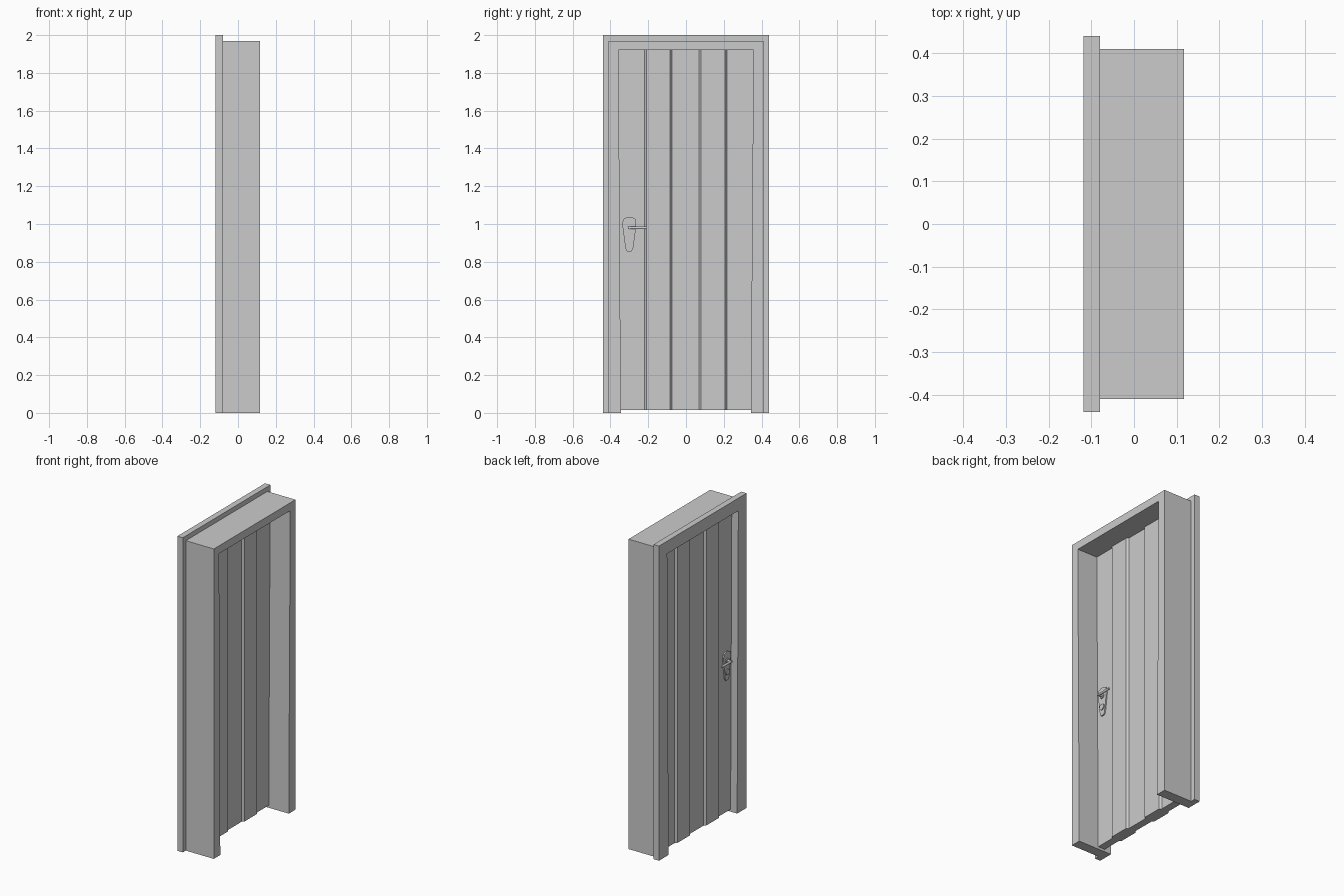
import bpy, bmesh, math
from mathutils import Matrix, Vector

if "Cube" in bpy.data.objects:
    bpy.data.objects.remove(bpy.data.objects["Cube"])

DOOR_X = -0.048          # centre plane of the door leaf
HALF = 0.024             # half thickness of the thin planks
HANDLE_Y = -0.30


def finish(bm, name):
    bmesh.ops.recalc_face_normals(bm, faces=bm.faces)
    me = bpy.data.meshes.new(name)
    bm.to_mesh(me)
    bm.free()
    ob = bpy.data.objects.new(name, me)
    bpy.context.collection.objects.link(ob)
    return ob


def extrude(name, pts, move):
    """Closed profile swept along a straight vector."""
    bm = bmesh.new()
    f = bm.faces.new([bm.verts.new(p) for p in pts])
    r = bmesh.ops.extrude_face_region(bm, geom=[f])
    vs = [v for v in r["geom"] if isinstance(v, bmesh.types.BMVert)]
    bmesh.ops.translate(bm, vec=Vector(move), verts=vs)
    return finish(bm, name)


def surround(name, x0, x1, half_w, top):
    """U-shaped surround with slightly tapered opening."""
    yz = [(-half_w, 0), (-half_w, top), (half_w, top), (half_w, 0),
          (0.343, 0), (0.357, 1.92), (-0.357, 1.92), (-0.345, 0)]
    return extrude(name, [(x0, y, z) for y, z in yz], (x1 - x0, 0, 0))


def rod(name, a, b, r, sides=12):
    a, b = Vector(a), Vector(b)
    d = b - a
    bm = bmesh.new()
    mat = Matrix.Translation((a + b) / 2) @ d.to_track_quat('Z', 'Y').to_matrix().to_4x4()
    bmesh.ops.create_cone(bm, cap_ends=True, segments=sides, radius1=r,
                          radius2=r, depth=d.length, matrix=mat)
    return finish(bm, name)


# Frame and wider casing on the -x side
surround("door_frame", -0.08, 0.117, 0.41, 1.97)
surround("door_casing", -0.118, -0.08, 0.44, 2.0)

# Door leaf: five planks, second and fourth thicker on both faces
face = [(-0.36, 0)]
for start, end in ((-0.215, -0.08), (0.075, 0.212)):
    face += [(start - 0.005, 0), (start + 0.005, 0.012),
             (end - 0.005, 0.012), (end + 0.005, 0)]
face.append((0.36, 0))
outline = [(DOOR_X + HALF + d, y, 0.015) for y, d in face]
outline += [(DOOR_X - HALF - d, y, 0.015) for y, d in reversed(face)]
extrude("door_leaf", outline, (0, 0, 1.905))

# Handle sets on both faces
half_plate = [(0.012, 0.855), (0.020, 0.870), (0.027, 0.92),
              (0.035, 0.98), (0.036, 1.01), (0.031, 1.027), (0.012, 1.036)]
plate = half_plate + [(-y, z) for y, z in reversed(half_plate)]
for side, s in (("front", 1), ("back", -1)):
    def at(depth, y, z):
        return (DOOR_X + s * (HALF + depth), HANDLE_Y + y, z)

    extrude("handle_plate_" + side, [at(-0.002, y, z) for y, z in plate], (s * 0.010, 0, 0))
    rod("handle_rose_" + side, at(0, 0, 0.98), at(0.013, 0, 0.98), 0.016, 16)
    rod("handle_spindle_" + side, at(0, 0, 0.98), at(0.040, 0, 0.98), 0.008)
    rod("handle_lever_" + side, at(0.034, -0.008, 0.98), at(0.034, 0.092, 0.98), 0.007)
    rod("lock_cylinder_" + side, at(0, 0, 0.908), at(0.014, 0, 0.908), 0.019, 16)
